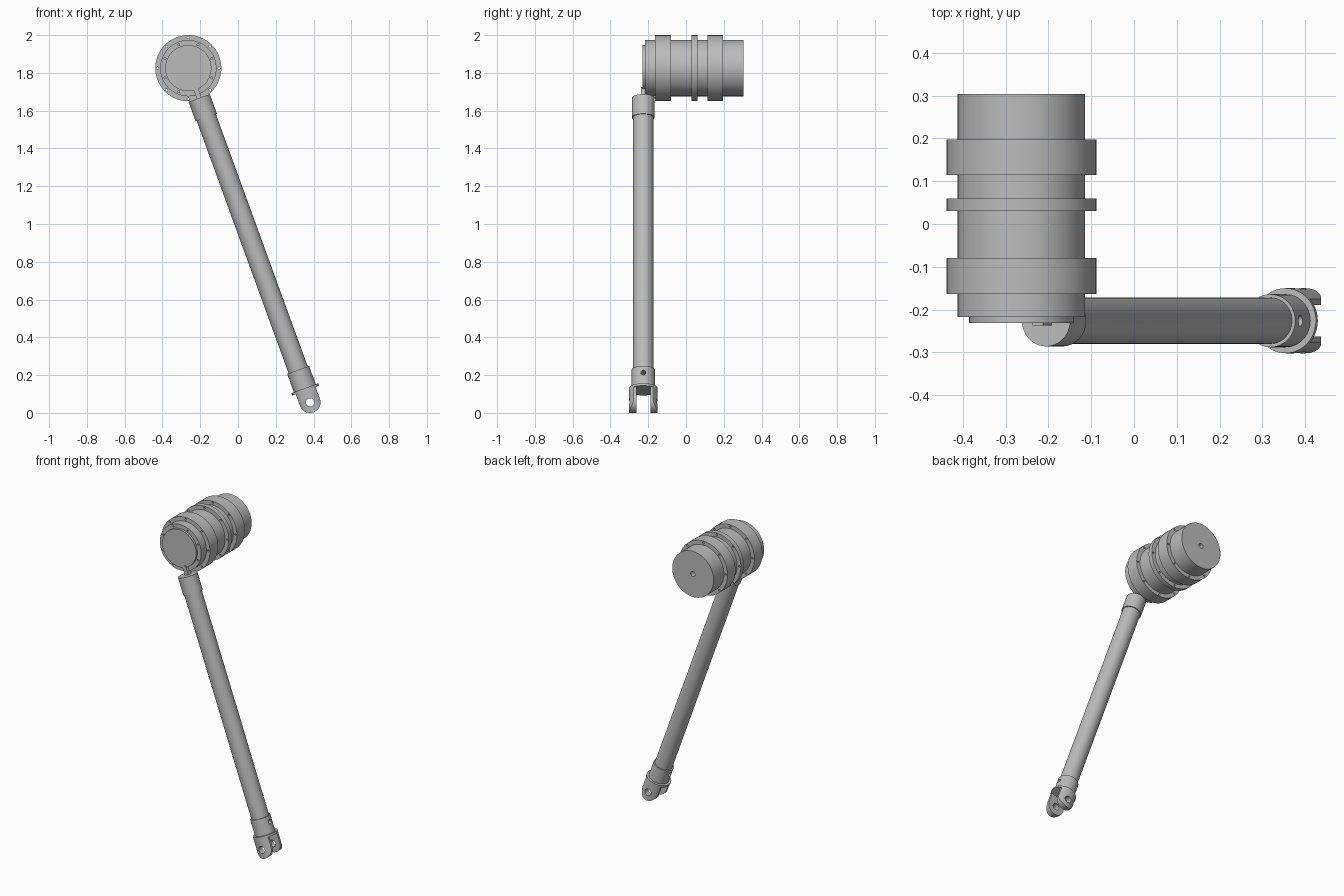
import bpy, bmesh
from math import radians, pi, cos, sin
from mathutils import Matrix, Vector

cube = bpy.data.objects.get("Cube")
if cube:
    bpy.data.objects.remove(cube, do_unlink=True)

steel = bpy.data.materials.new("grey steel")
steel.use_nodes = True
GREY = (0.5, 0.5, 0.5, 1)
steel.diffuse_color = GREY
steel.node_tree.nodes["Principled BSDF"].inputs["Base Color"].default_value = GREY

# Frames: local z runs along the drum, or down the tilted arm
CENTRE = Vector((-0.263, 0, 1.825))
DRUM = Matrix.Translation(CENTRE) @ Matrix.Rotation(-pi / 2, 4, 'X')
ARM = Matrix.Translation(CENTRE + Vector((0, -0.226, 0))) @ Matrix.Rotation(radians(160), 4, 'Y')


def make(name, bm, frame):
    bmesh.ops.recalc_face_normals(bm, faces=bm.faces)
    mesh = bpy.data.meshes.new(name)
    bm.to_mesh(mesh)
    bm.free()
    mesh.materials.append(steel)
    obj = bpy.data.objects.new(name, mesh)
    bpy.context.collection.objects.link(obj)
    obj.matrix_world = frame
    return obj


def lathe(name, profile, frame, sides=64):
    """Revolve (radius, height) points about local z."""
    bm = bmesh.new()
    verts = [bm.verts.new((r, 0, h)) for r, h in profile]
    edges = [bm.edges.new(pair) for pair in zip(verts, verts[1:])]
    bmesh.ops.spin(bm, geom=verts + edges, cent=(0, 0, 0), axis=(0, 0, 1),
                   angle=2 * pi, steps=sides)
    bmesh.ops.remove_doubles(bm, verts=bm.verts, dist=1e-5)
    return make(name, bm, frame)


def box(name, low, high, frame):
    low, high = Vector(low), Vector(high)
    bm = bmesh.new()
    bmesh.ops.create_cube(bm, size=1, matrix=Matrix.Translation((low + high) / 2)
                          @ Matrix.Diagonal((high - low).to_4d()))
    return make(name, bm, frame)


def rods(name, placements, radius, length, frame, sides=16):
    """Several plain cylinders in one mesh."""
    bm = bmesh.new()
    for place in placements:
        bmesh.ops.create_cone(bm, cap_ends=True, segments=sides, radius1=radius,
                              radius2=radius, depth=length, matrix=place)
    return make(name, bm, frame)


def activate(obj):
    bpy.ops.object.select_all(action='DESELECT')
    bpy.context.view_layer.objects.active = obj
    obj.select_set(True)


def carve(obj, tool, operation='DIFFERENCE'):
    mod = obj.modifiers.new("carve", 'BOOLEAN')
    mod.operation, mod.object, mod.solver = operation, tool, 'EXACT'
    activate(obj)
    bpy.ops.object.modifier_apply(modifier=mod.name)
    bpy.data.objects.remove(tool, do_unlink=True)


def ring(count, radius, height, offset=0.0):
    angles = [offset + 2 * pi * i / count for i in range(count)]
    return [Matrix.Translation((radius * cos(a), radius * sin(a), height)) for a in angles]


# Drum: body with three raised bands and a small blind hole in the rear
BODY, BAND = 0.149, 0.175
profile = [(0, -0.217), (BODY, -0.217)]
for start, end in ((-0.163, -0.08), (0.03, 0.06), (0.115, 0.197)):
    profile += [(BODY, start), (BAND, start), (BAND, end), (BODY, end)]
profile += [(BODY, 0.304), (0.016, 0.304), (0.016, 0.26), (0, 0.26)]
drum = lathe("drum", profile, DRUM)

# Bolt holes through the bands and around the front rim
carve(drum, rods("band_holes", ring(8, 0.163, 0.017), 0.006, 0.5, DRUM))
carve(drum, rods("rim_holes", ring(8, 0.134, -0.217, pi / 8), 0.005, 0.04, DRUM))

# Front cover and the short tab joining it to the arm
cover = lathe("front_cover", [(0, -0.231), (0.122, -0.231), (0.122, -0.21), (0, -0.21)], DRUM)
tab = box("arm_tab", (-0.013, -0.011, 0.11), (0.013, 0.02, 0.19), ARM)

# Arm: upper sleeve, long tube, lower sleeve with a collar
sleeve = lathe("upper_sleeve", [(0, 0.168), (0.06, 0.168), (0.06, 0.278), (0, 0.278)], ARM, 48)
tube = lathe("arm_tube", [(0, 0.2), (0.054, 0.2), (0.054, 1.75), (0, 1.75)], ARM, 48)
lower = lathe("lower_sleeve", [(0, 1.7), (0.062, 1.7), (0.062, 1.803), (0.076, 1.803),
                               (0.076, 1.816), (0, 1.816)], ARM, 48)
cross = Matrix.Translation((0, 0, 1.737)) @ Matrix.Rotation(pi / 2, 4, 'Y')
carve(lower, rods("cross_hole", [cross], 0.013, 0.2, ARM, 24))
carve(tube, rods("cross_hole", [cross], 0.013, 0.2, ARM, 24))

# Fork: rounded slab trimmed to the collar's radius, slotted and drilled
PIVOT, WIDTH = 1.883, 0.056
bm = bmesh.new()
outline = [(WIDTH, 1.81)]
outline += [(WIDTH * cos(pi * i / 24), PIVOT + WIDTH * sin(pi * i / 24)) for i in range(25)]
outline += [(-WIDTH, 1.81)]
face = bm.faces.new([bm.verts.new((x, -0.1, z)) for x, z in outline])
slab = bmesh.ops.extrude_face_region(bm, geom=[face])
bmesh.ops.translate(bm, vec=(0, 0.2, 0),
                    verts=[v for v in slab["geom"] if isinstance(v, bmesh.types.BMVert)])
fork = make("fork", bm, ARM)
carve(fork, lathe("fork_round", [(0, 1.7), (0.076, 1.7), (0.076, 2), (0, 2)], ARM), 'INTERSECT')
carve(fork, box("fork_slot", (-0.1, -0.037, 1.8165), (0.1, 0.037, 2), ARM))
pin = Matrix.Translation((0, 0, PIVOT)) @ Matrix.Rotation(pi / 2, 4, 'X')
carve(fork, rods("pin_hole", [pin], 0.022, 0.3, ARM, 32))

for part in (drum, cover, tab, sleeve, tube, lower, fork):
    activate(part)
    bpy.ops.object.shade_smooth_by_angle(angle=radians(30))
